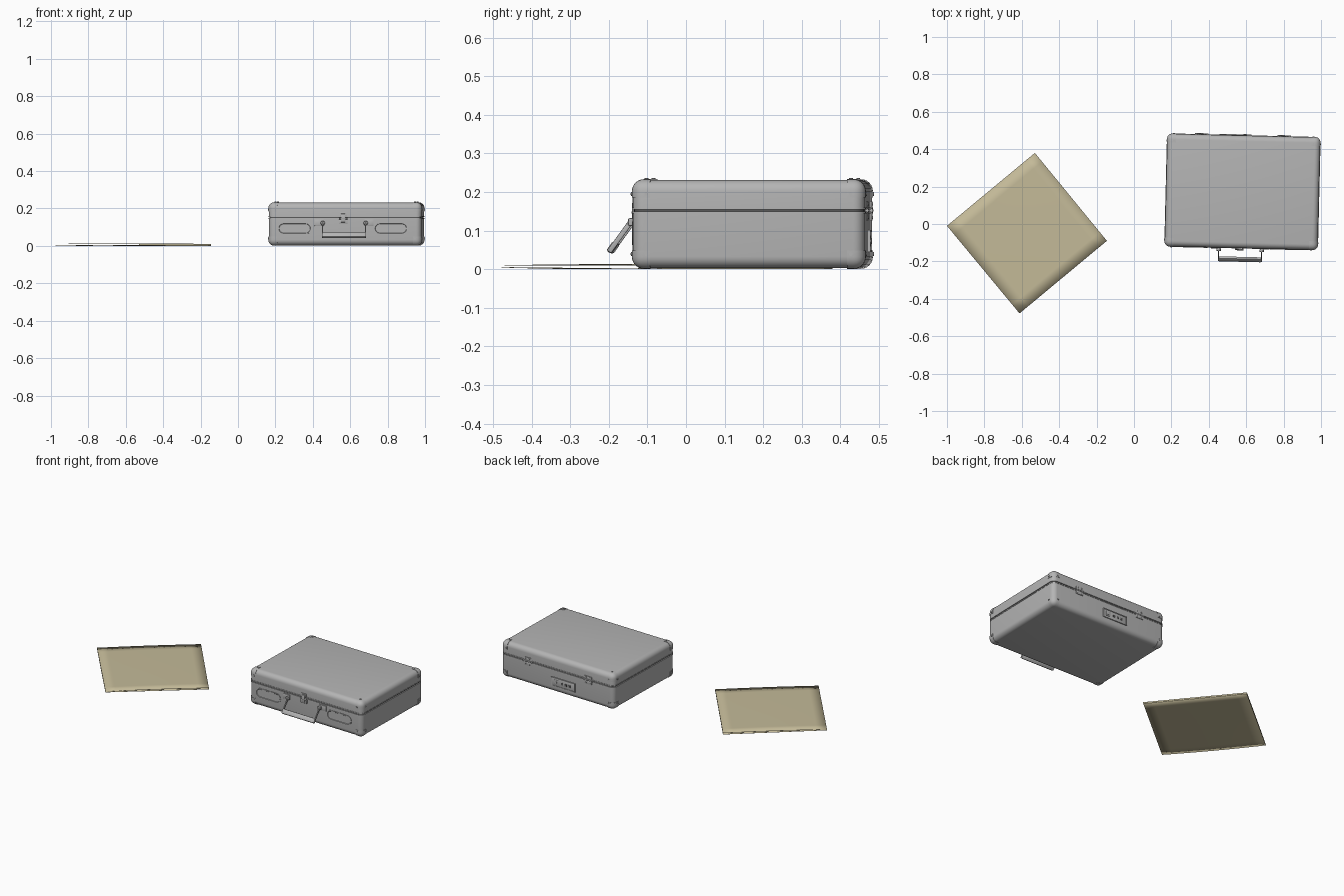
import bpy, bmesh, math
from mathutils import Matrix, Vector

if "Cube" in bpy.data.objects:
    bpy.data.objects.remove(bpy.data.objects["Cube"])

HX, HY, Z0, Z1, SEAM, R = 0.409, 0.301, 0.003, 0.231, 0.152, 0.03
PLACE = Matrix.Translation((0.58, 0.172, 0)) @ Matrix.Rotation(math.radians(-1.4), 4, 'Z')
ZC, HZ = (Z0 + Z1) / 2, (Z1 - Z0) / 2


def material(name, rgb):
    m = bpy.data.materials.new(name)
    m.diffuse_color = (*rgb, 1)
    m.use_nodes = True
    m.node_tree.nodes["Principled BSDF"].inputs["Base Color"].default_value = m.diffuse_color
    return m


GREY = material("aluminium grey", (0.46, 0.46, 0.46))
DARK = material("dark gap grey", (0.10, 0.10, 0.10))
TAN = material("manila tan", (0.55, 0.49, 0.315))


def finish(bm, name, mat=GREY, place=PLACE):
    bmesh.ops.recalc_face_normals(bm, faces=bm.faces)
    me = bpy.data.meshes.new(name)
    bm.to_mesh(me)
    bm.free()
    me.transform(place)
    me.materials.append(mat)
    ob = bpy.data.objects.new(name, me)
    bpy.context.collection.objects.link(ob)
    bpy.context.view_layer.objects.active = ob
    ob.select_set(True)
    bpy.ops.object.shade_smooth_by_angle(angle=math.radians(35))
    ob.select_set(False)
    return ob


def rounded_box(grow=0.0, radius=R):
    bm = bmesh.new()
    size = Matrix.Diagonal((2 * (HX + grow), 2 * (HY + grow), 2 * (HZ + grow), 1))
    bmesh.ops.create_cube(bm, size=1, matrix=Matrix.Translation((0, 0, ZC)) @ size)
    bmesh.ops.bevel(bm, geom=bm.edges[:], offset=radius, segments=6, profile=0.5, affect='EDGES')
    return bm


def clip(bm, co, no):
    # Removes everything on the side the normal points to and caps the cut
    geom = bm.verts[:] + bm.edges[:] + bm.faces[:]
    cut = bmesh.ops.bisect_plane(bm, geom=geom, plane_co=co, plane_no=no, clear_outer=True)
    edges = [e for e in cut['geom_cut'] if isinstance(e, bmesh.types.BMEdge)]
    bmesh.ops.holes_fill(bm, edges=edges, sides=0)


def box(name, centre, size, bevel=0.0, tilt=0.0, mat=GREY):
    bm = bmesh.new()
    m = Matrix.Translation(centre) @ Matrix.Rotation(tilt, 4, 'X') @ Matrix.Diagonal((*size, 1))
    bmesh.ops.create_cube(bm, size=1, matrix=m)
    if bevel:
        bmesh.ops.bevel(bm, geom=bm.edges[:], offset=bevel, segments=2, profile=0.5, affect='EDGES')
    return finish(bm, name, mat)


def rod(name, a, b, radius, sides=12, mat=GREY):
    a, b = Vector(a), Vector(b)
    bm = bmesh.new()
    m = Matrix.Translation((a + b) / 2) @ (b - a).to_track_quat('Z', 'Y').to_matrix().to_4x4()
    bmesh.ops.create_cone(bm, cap_ends=True, segments=sides, radius1=radius, radius2=radius,
                          depth=(b - a).length, matrix=m)
    return finish(bm, name, mat)


# Case shell: base, lid and recessed dark gasket between them
bm = rounded_box()
clip(bm, (0, 0, SEAM - 0.0025), (0, 0, 1))
finish(bm, "case_base")
bm = rounded_box()
clip(bm, (0, 0, SEAM + 0.0025), (0, 0, -1))
finish(bm, "case_lid")
bm = rounded_box(-0.004, R - 0.004)
clip(bm, (0, 0, SEAM + 0.006), (0, 0, 1))
clip(bm, (0, 0, SEAM - 0.006), (0, 0, -1))
finish(bm, "seam_gasket", DARK)

# Raised lips on both sides of the seam
for name, low, high in (("base_lip", SEAM - 0.008, SEAM - 0.0025), ("lid_lip", SEAM + 0.0025, SEAM + 0.008)):
    bm = rounded_box(0.002, R + 0.002)
    clip(bm, (0, 0, high), (0, 0, 1))
    clip(bm, (0, 0, low), (0, 0, -1))
    finish(bm, name)

# Corner caps with a rivet on each face
CAP, IN = 0.046, 0.036
for sx in (-1, 1):
    for sy in (-1, 1):
        for sz in (-1, 1):
            bm = rounded_box(0.002, R + 0.001)
            clip(bm, (sx * (HX - CAP), 0, 0), (-sx, 0, 0))
            clip(bm, (0, sy * (HY - CAP), 0), (0, -sy, 0))
            clip(bm, (0, 0, ZC + sz * (HZ - CAP)), (0, 0, -sz))
            finish(bm, "corner_cap")
            half, sign = Vector((HX, HY, HZ)), Vector((sx, sy, sz))
            for axis in range(3):
                if axis == 2 and sz < 0:
                    continue
                p = Vector([sign[i] * (half[i] - IN) for i in range(3)])
                p[axis] = sign[axis] * half[axis]
                d = Vector((0, 0, 0))
                d[axis] = sign[axis]
                p.z += ZC
                rod("corner_rivet", p, p + d * 0.005, 0.005, 10)


# Pressed oval panels on the front, with a raised rim and sunken middle
def oval(cx, cz, length, height):
    r, bm = height / 2, bmesh.new()
    pts = []
    for side in (1, -1):
        for i in range(9):
            t = math.radians(-90 + i * 22.5)
            pts.append((cx + side * (length / 2 - r + r * math.cos(t)), -HY, cz + side * r * math.sin(t)))
    face = bm.faces.new([bm.verts.new(p) for p in pts])
    out = bmesh.ops.extrude_face_region(bm, geom=[face])
    bmesh.ops.translate(bm, vec=(0, -0.003, 0), verts=[v for v in out['geom'] if isinstance(v, bmesh.types.BMVert)])
    top = [f for f in out['geom'] if isinstance(f, bmesh.types.BMFace)]
    bmesh.ops.inset_region(bm, faces=top, thickness=0.005)
    bmesh.ops.inset_region(bm, faces=top, thickness=0.002)
    bmesh.ops.translate(bm, vec=(0, 0.0025, 0), verts=top[0].verts[:])
    finish(bm, "pressed_oval")


for cx in (-0.27, 0.245):
    oval(cx, 0.093, 0.18, 0.062)

# Handle: mounting plates, pivots, arms and padded grip hanging forward
HC, F = -0.005, -HY
top_y, top_z, low_y, low_z = F - 0.012, 0.122, F - 0.064, 0.05
lean = math.atan2(top_y - low_y, top_z - low_z)
for s in (-1, 1):
    x = HC + s * 0.115
    box("handle_plate", (x + s * 0.018, F - 0.002, 0.124), (0.05, 0.006, 0.034), 0.002)
    box("handle_bracket", (x, F - 0.009, 0.122), (0.018, 0.018, 0.02), 0.003)
    rod("handle_pivot", (x - 0.012, top_y, top_z), (x + 0.012, top_y, top_z), 0.006)
    box("handle_arm", (x, (top_y + low_y) / 2, (top_z + low_z) / 2),
        (0.006, 0.013, math.hypot(top_y - low_y, top_z - low_z) + 0.012), 0.002, -lean)
box("handle_grip", (HC, low_y + 0.004, low_z + 0.006), (0.23, 0.016, 0.03), 0.005, -lean)

# Front latch across the seam
box("latch_base_plate", (-0.01, F - 0.003, 0.132), (0.046, 0.008, 0.03), 0.002)
box("latch_lid_plate", (-0.01, F - 0.003, 0.168), (0.036, 0.008, 0.022), 0.002)
box("latch_tongue", (-0.01, F - 0.008, 0.149), (0.024, 0.006, 0.046), 0.002)
rod("latch_barrel", (-0.032, F - 0.007, 0.147), (0.012, F - 0.007, 0.147), 0.005)

# Back hinges with knuckle and screws
for x in (-0.225, 0.215):
    box("hinge_lower_leaf", (x, HY + 0.001, 0.137), (0.05, 0.006, 0.022), 0.001)
    box("hinge_upper_leaf", (x, HY + 0.001, 0.166), (0.05, 0.006, 0.02), 0.001)
    rod("hinge_knuckle", (x - 0.036, HY + 0.002, SEAM), (x + 0.036, HY + 0.002, SEAM), 0.005)
    for dx in (-0.015, 0.015):
        for z in (0.134, 0.169):
            rod("hinge_screw", (x + dx, HY, z), (x + dx, HY + 0.006, z), 0.004, 8)

# Back plate with a framed edge, a dial and small slots
PX, PZ = -0.045, 0.073
box("back_plate", (PX, HY + 0.001, PZ), (0.17, 0.005, 0.056), 0.001)
for s in (-1, 1):
    box("plate_frame_side", (PX + s * 0.083, HY + 0.003, PZ), (0.005, 0.006, 0.056))
    box("plate_frame_bar", (PX, HY + 0.003, PZ + s * 0.026), (0.17, 0.006, 0.005))
box("dial_surround", (PX + 0.052, HY + 0.003, PZ), (0.03, 0.006, 0.03), 0.001)
rod("dial", (PX + 0.052, HY, PZ), (PX + 0.052, HY + 0.008, PZ), 0.008)
for i in range(3):
    box("number_slot", (PX - 0.045 + i * 0.026, HY + 0.002, PZ), (0.014, 0.006, 0.014), mat=DARK)


# Paper folder: two gently bowed leaves joined by a spine along one edge
W, S, N, E = (Vector((-1.0, -0.01)), Vector((-0.612, -0.478)), Vector((-0.53, 0.38)), Vector((-0.145, -0.09)))


def leaf(name, height, n=10):
    bm = bmesh.new()
    grid = []
    for i in range(n + 1):
        u = i / n
        row = []
        for j in range(n + 1):
            v = j / n
            p = W.lerp(N, u).lerp(S.lerp(E, u), v)
            row.append(bm.verts.new((p.x, p.y, height(u, v))))
        grid.append(row)
    for i in range(n):
        for j in range(n):
            bm.faces.new((grid[i][j], grid[i + 1][j], grid[i + 1][j + 1], grid[i][j + 1]))
    ob = finish(bm, name, TAN, Matrix())
    mod = ob.modifiers.new("thickness", 'SOLIDIFY')
    mod.thickness, mod.offset = 0.001, 0


def lower(u, v):
    return 0.0008 + 0.004 * (2 * v - 1) ** 2 * (1 - u)


def upper(u, v):
    return 0.0095 + 0.004 * math.sin(math.pi * u) * (0.6 + 0.4 * math.sin(math.pi * v))


leaf("folder_lower_leaf", lower)
leaf("folder_upper_leaf", upper)
bm = bmesh.new()
pairs = []
for j in range(11):
    p = N.lerp(E, j / 10)
    pairs.append([bm.verts.new((p.x, p.y, h(1, j / 10))) for h in (lower, upper)])
for a, b in zip(pairs, pairs[1:]):
    bm.faces.new((a[0], b[0], b[1], a[1]))
finish(bm, "folder_spine", TAN, Matrix())
